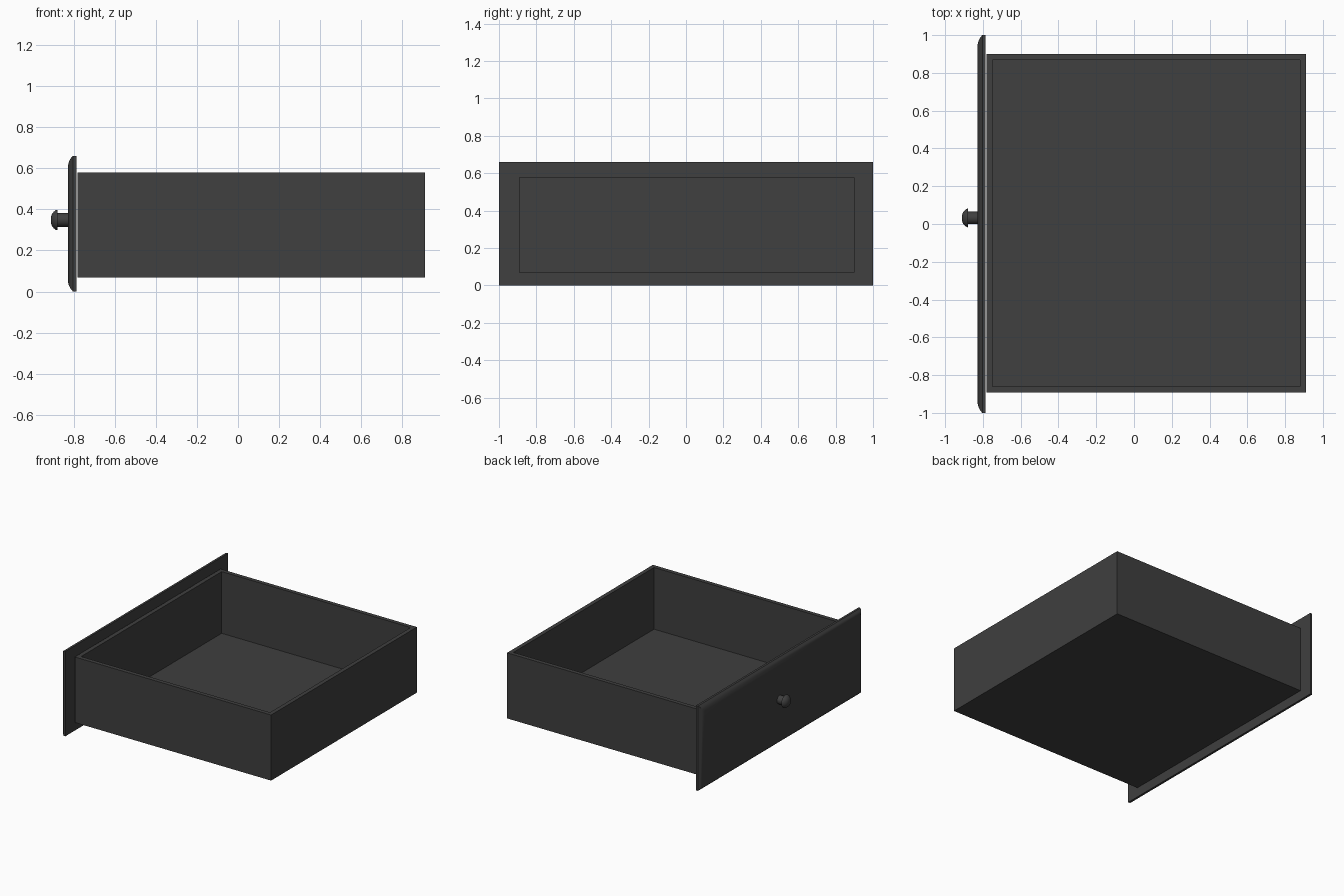
import bpy, bmesh, math

cube = bpy.data.objects.get("Cube")
if cube:
    bpy.data.objects.remove(cube, do_unlink=True)

mat = bpy.data.materials.new("charcoal_grey")
mat.use_nodes = True
mat.diffuse_color = (0.05, 0.05, 0.05, 1)
mat.node_tree.nodes["Principled BSDF"].inputs["Base Color"].default_value = (0.05, 0.05, 0.05, 1)


def finish(name, bm, smooth=False):
    bmesh.ops.recalc_face_normals(bm, faces=bm.faces)
    mesh = bpy.data.meshes.new(name)
    bm.to_mesh(mesh)
    bm.free()
    mesh.materials.append(mat)
    ob = bpy.data.objects.new(name, mesh)
    bpy.context.collection.objects.link(ob)
    if smooth:
        bpy.ops.object.select_all(action='DESELECT')
        ob.select_set(True)
        bpy.context.view_layer.objects.active = ob
        bpy.ops.object.shade_smooth_by_angle(angle=math.radians(35))
    return ob


def loft(name, loops, smooth=False):
    """Join successive loops of points and cap both ends."""
    bm = bmesh.new()
    rings = [[bm.verts.new(p) for p in loop] for loop in loops]
    n = len(rings[0])
    for a, b in zip(rings, rings[1:]):
        for i in range(n):
            j = (i + 1) % n
            bm.faces.new((a[i], a[j], b[j], b[i]))
    bm.faces.new(rings[0])
    bm.faces.new(rings[-1])
    return finish(name, bm, smooth)


def flat_rect(z, inset):
    x0, x1, y0, y1 = -0.78 + inset, 0.91 - inset, -0.893 + inset, 0.9 - inset
    return [(x0, y0, z), (x1, y0, z), (x1, y1, z), (x0, y1, z)]


def upright_rect(x, inset):
    y, z0, z1 = 1 - inset, inset, 0.66 - inset
    return [(x, -y, z0), (x, y, z0), (x, y, z1), (x, -y, z1)]


def ring(x, r, n=24):
    angles = [2 * math.pi * i / n for i in range(n)]
    return [(x, 0.032 + r * math.cos(a), 0.348 + r * math.sin(a)) for a in angles]


# Open tray: outside wall, rim, inside wall, floor
WALL = 0.032
loft("drawer_box", [flat_rect(0.068, 0), flat_rect(0.578, 0),
                    flat_rect(0.578, WALL), flat_rect(0.098, WALL)])

# Front panel with an eased outer edge
edge = [(-0.786, 0), (-0.803, 0), (-0.814, 0.012), (-0.823, 0.03), (-0.828, 0.05)]
loft("front_panel", [upright_rect(x, i) for x, i in edge], True)

# Knob: stem and domed head
loft("knob_stem", [ring(-0.82, 0.033), ring(-0.885, 0.033)], True)
dome = [(-0.878, 0.05), (-0.886, 0.048), (-0.897, 0.04), (-0.906, 0.028), (-0.911, 0.012)]
loft("knob_head", [ring(x, r) for x, r in dome], True)
